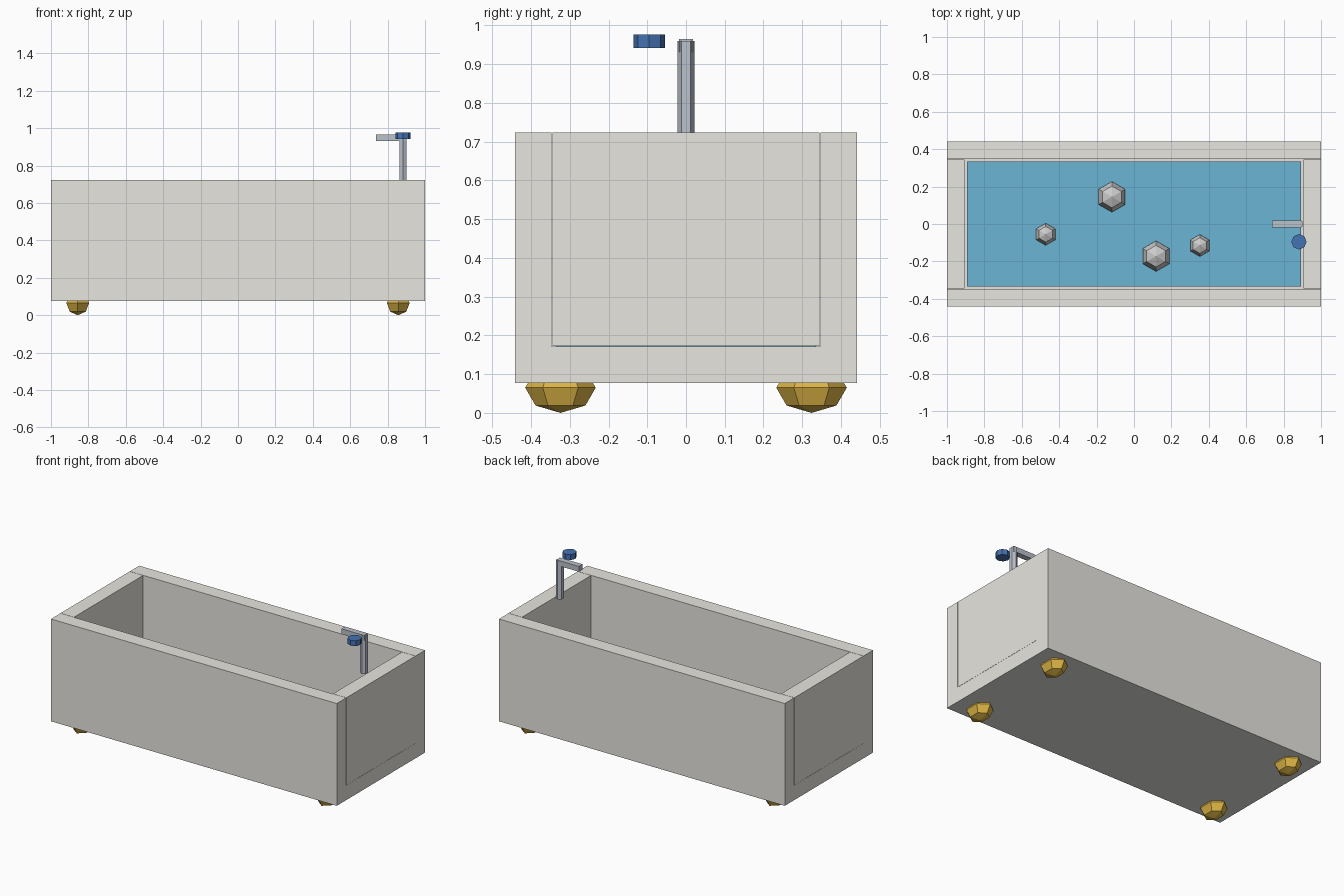
import bpy, bmesh, math
from mathutils import Matrix

if "Cube" in bpy.data.objects:
    bpy.data.objects.remove(bpy.data.objects["Cube"])


def material(name, rgb):
    m = bpy.data.materials.new(name)
    m.diffuse_color = (*rgb, 1)
    m.use_nodes = True
    m.node_tree.nodes["Principled BSDF"].inputs["Base Color"].default_value = m.diffuse_color
    return m


STONE = material("warm_stone", (0.80, 0.79, 0.74))
GOLD = material("gold", (0.72, 0.46, 0.06))
WATER = material("water_blue", (0.15, 0.46, 0.66))
BLUE = material("tap_blue", (0.06, 0.17, 0.45))
STEEL = material("steel", (0.50, 0.54, 0.60))


def finish(name, bm, mat=None):
    bmesh.ops.recalc_face_normals(bm, faces=bm.faces)
    me = bpy.data.meshes.new(name)
    bm.to_mesh(me)
    bm.free()
    ob = bpy.data.objects.new(name, me)
    bpy.context.collection.objects.link(ob)
    if mat:
        me.materials.append(mat)
    return ob


def box(name, lo, hi, mat=None):
    bm = bmesh.new()
    bmesh.ops.create_cube(bm, size=1)
    for v in bm.verts:
        for i in range(3):
            v.co[i] = lo[i] + (v.co[i] + 0.5) * (hi[i] - lo[i])
    return finish(name, bm, mat)


def ball(name, centre, radii, mat=None):
    # six-sided ball with corners pointing along y
    bm = bmesh.new()
    bmesh.ops.create_uvsphere(bm, u_segments=6, v_segments=4, radius=1)
    if max(v.co.y for v in bm.verts) < 0.99:
        bm.transform(Matrix.Rotation(math.radians(30), 4, 'Z'))
    bm.transform(Matrix.Translation(centre) @ Matrix.Diagonal((*radii, 1)))
    return finish(name, bm, mat)


def prism(name, centre, r, z0, z1, sides, mat=None):
    # regular prism with a corner pointing along y
    bm = bmesh.new()
    ring = [bm.verts.new((centre[0] + r * math.sin(a), centre[1] + r * math.cos(a), z0))
            for a in (2 * math.pi * i / sides for i in range(sides))]
    face = bm.faces.new(ring)
    top = bmesh.ops.extrude_face_region(bm, geom=[face], use_keep_orig=True)["geom"]
    bmesh.ops.translate(bm, vec=(0, 0, z1 - z0),
                        verts=[g for g in top if isinstance(g, bmesh.types.BMVert)])
    return finish(name, bm, mat)


# Tub trough: U-shaped profile swept along x
BOTTOM, FLOOR, RIM = 0.077, 0.171, 0.724
profile = [(-0.441, BOTTOM), (0.441, BOTTOM), (0.441, RIM), (0.347, RIM),
           (0.347, FLOOR), (-0.347, FLOOR), (-0.347, RIM), (-0.441, RIM)]
bm = bmesh.new()
rings = [[bm.verts.new((x, y, z)) for y, z in profile] for x in (-1, 1)]
n = len(profile)
for ring in rings:
    bm.faces.new(ring)
for i in range(n):
    j = (i + 1) % n
    bm.faces.new((rings[0][i], rings[0][j], rings[1][j], rings[1][i]))
finish("tub_trough", bm, STONE)

# End walls, with a hairline seam to the trough
box("left_end_wall", (-1, -0.345, FLOOR + 0.001), (-0.906, 0.345, RIM), STONE)
box("right_end_wall", (0.906, -0.345, FLOOR + 0.001), (1, 0.345, RIM), STONE)

# Water body and bubbles
level = 0.29
box("water", (-0.892, -0.335, FLOOR), (0.892, 0.335, level), WATER)
for i, (x, y, r) in enumerate([(-0.118, 0.145, 0.082), (0.118, -0.172, 0.082),
                               (-0.472, -0.055, 0.059), (0.352, -0.115, 0.059)]):
    ball(f"bubble_{i + 1}", (x, y, level + 0.01), (r, r, r))

# Feet
for sx, nx in ((-1, "left"), (1, "right")):
    for sy, ny in ((-1, "front"), (1, "back")):
        ball(f"{ny}_{nx}_foot", (0.857 * sx, 0.324 * sy, 0.065), (0.07, 0.091, 0.065), GOLD)

# Tap: post, spout and knob
prism("tap_post", (0.882, 0), 0.0225, 0.72, 0.96, 6, STEEL)
box("tap_spout", (0.737, -0.018, 0.931), (0.895, 0.018, 0.965), STEEL)
prism("tap_knob", (0.882, -0.095), 0.041, 0.942, 0.976, 8, BLUE)
